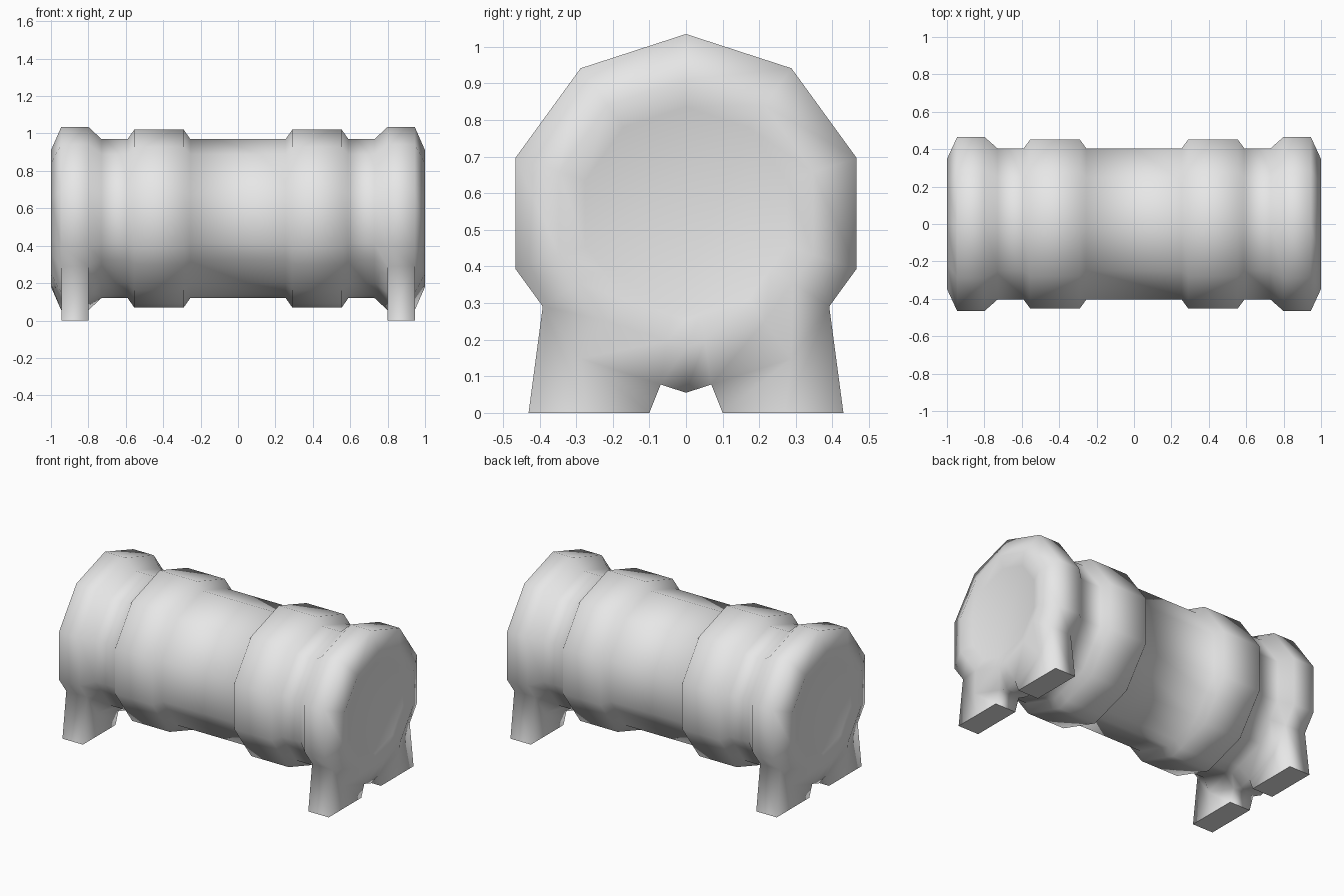
import bpy, bmesh, math
from mathutils import Vector

cube = bpy.data.objects.get("Cube")
if cube:
    bpy.data.objects.remove(cube, do_unlink=True)

grey = bpy.data.materials.new("plain_grey")
grey.use_nodes = True
grey.diffuse_color = (0.8, 0.8, 0.8, 1)
grey.node_tree.nodes["Principled BSDF"].inputs["Base Color"].default_value = (0.8, 0.8, 0.8, 1)

AXIS_Z = 0.545

# Ten-sided cross-section (y, z), with extra points where the legs join
side = [Vector((math.cos(math.radians(90 - 36 * k)), math.sin(math.radians(90 - 36 * k))))
        for k in range(6)]
half = side[:4] + [side[3].lerp(side[4], 0.42), side[4], side[4].lerp(side[5], 0.76), side[5]]
section = half + [Vector((-p.x, p.y)) for p in half[-2:0:-1]]
n = len(section)

# Barrel outline (x, radius): recessed cap, end rim, neck, raised band, waist
outline = [(0.975, 0.29), (1.0, 0.365), (0.945, 0.49), (0.80, 0.49), (0.73, 0.425),
           (0.59, 0.425), (0.555, 0.475), (0.29, 0.475), (0.255, 0.425)]
outline += [(-x, r) for x, r in reversed(outline)]
rim_rows = (2, len(outline) - 4)

bm = bmesh.new()
rings = [[bm.verts.new((x, p.x * r, AXIS_Z + p.y * r)) for p in section] for x, r in outline]
feet = []


def add_leg(outer, inner, columns, foot_y):
    """Drop a leg from the rim between two rings along the given columns."""
    tops = [[ring[c] for c in columns] for ring in (outer, inner)]
    soles = [[bm.verts.new((v.co.x, y, 0)) for v, y in zip(row, foot_y)] for row in tops]
    for top, sole in zip(tops, soles):
        for i in range(len(columns) - 1):
            bm.faces.new((top[i], top[i + 1], sole[i + 1], sole[i]))
    for i in (0, -1):
        bm.faces.new((tops[0][i], tops[1][i], soles[1][i], soles[0][i]))
    feet.append(bm.faces.new(soles[0] + soles[1][::-1]))


# Barrel skin, left open where the legs grow out
right_leg, left_leg = (4, 5, 6), (10, 9, 8)
openings = (4, 5, 8, 9)
for row in range(len(rings) - 1):
    a, b = rings[row], rings[row + 1]
    for j in range(n):
        if row in rim_rows and j in openings:
            continue
        k = (j + 1) % n
        bm.faces.new((a[j], a[k], b[k], b[j]))
bm.faces.new(rings[0])
bm.faces.new(rings[-1])

# Four legs
for row in rim_rows:
    add_leg(rings[row], rings[row + 1], right_leg, (0.43, 0.27, 0.10))
    add_leg(rings[row], rings[row + 1], left_leg, (-0.43, -0.27, -0.10))

bmesh.ops.recalc_face_normals(bm, faces=bm.faces[:])
for f in bm.faces:
    f.smooth = f not in feet

mesh = bpy.data.meshes.new("barrel_with_legs")
bm.to_mesh(mesh)
bm.free()
mesh.materials.append(grey)
barrel = bpy.data.objects.new("barrel_with_legs", mesh)
bpy.context.collection.objects.link(barrel)
